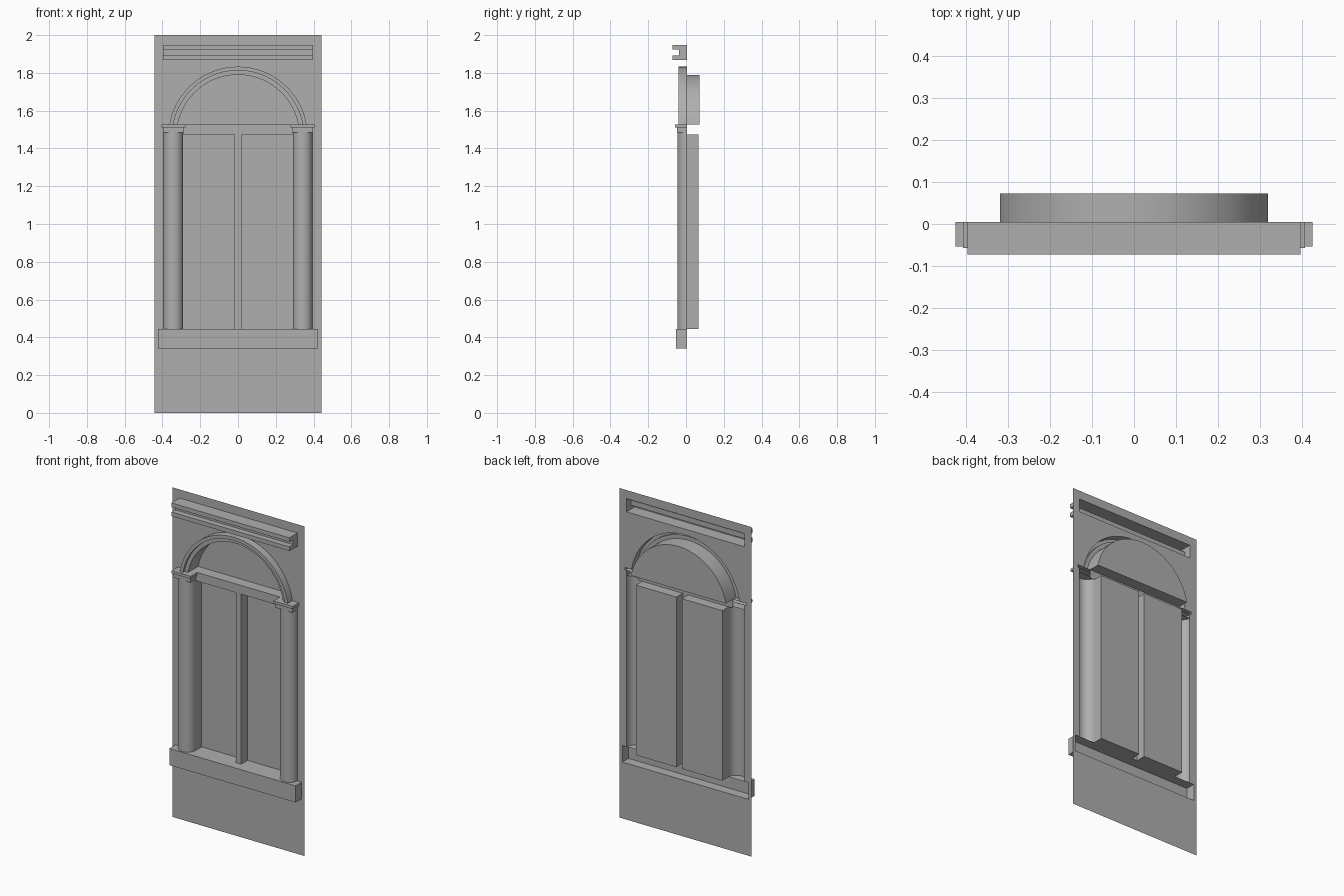
import bpy, bmesh, math

if "Cube" in bpy.data.objects:
    bpy.data.objects.remove(bpy.data.objects["Cube"])

WALL = 0.005                       # depth of the wall sheet
SPRING, CENTRE = 1.528, 1.465      # arch foot and arch centre heights
R_OUT, R_MID, R_IN = 0.368, 0.348, 0.325

# Dark grey stone for every part
stone = bpy.data.materials.new("dark_stone")
stone.diffuse_color = (0.43, 0.43, 0.43, 1)
stone.use_nodes = True
stone.node_tree.nodes["Principled BSDF"].inputs["Base Color"].default_value = stone.diffuse_color


def make(name, verts, faces, smooth=False):
    me = bpy.data.meshes.new(name)
    me.from_pydata(verts, [], faces)
    me.materials.append(stone)
    ob = bpy.data.objects.new(name, me)
    bpy.context.collection.objects.link(ob)
    if smooth:
        bpy.ops.object.select_all(action='DESELECT')
        ob.select_set(True)
        bpy.context.view_layer.objects.active = ob
        bpy.ops.object.shade_smooth_by_angle(angle=math.radians(30))
    return ob


def loft(name, rows, caps=False, smooth=False):
    """Quads between successive rows of points, optionally closing both ends."""
    n = len(rows[0])
    verts = [p for r in rows for p in r]
    faces = [(k * n + i, k * n + i + 1, (k + 1) * n + i + 1, (k + 1) * n + i)
             for k in range(len(rows) - 1) for i in range(n - 1)]
    if caps:
        first = [k * n for k in range(len(rows))]
        faces += [first, [k + n - 1 for k in reversed(first)]]
    return make(name, verts, faces, smooth)


def shell(name, outline, y_cap, y_open=WALL, smooth=False):
    """Flat face at y_cap with side walls running to an open edge at y_open."""
    n = len(outline)
    verts = [(x, y, z) for y in (y_cap, y_open) for x, z in outline]
    faces = [tuple(range(n))]
    faces += [((i + 1) % n, i, n + i, n + (i + 1) % n) for i in range(n)]
    return make(name, verts, faces, smooth)


def rect(xa, xb, z0, z1):
    x0, x1 = sorted((xa, xb))
    return [(x0, z0), (x1, z0), (x1, z1), (x0, z1)]


def arc(r, n=48):
    a = math.asin((SPRING - CENTRE) / r)
    return [(r * math.cos(t), CENTRE + r * math.sin(t))
            for t in (a + (math.pi - 2 * a) * i / n for i in range(n + 1))]


# Wall sheet, open behind the cornice and the whole window surround
side = [(.424, .342), (.424, .443), (.395, .443), (.395, 1.512),
        (.406, 1.512), (.406, SPRING)]
opening = side + arc(R_OUT) + [(-x, z) for x, z in reversed(side)]
bm = bmesh.new()
for loop in (rect(-.442, .442, 0, 2), opening, rect(-.396, .396, 1.868, 1.948)):
    vs = [bm.verts.new((x, WALL, z)) for x, z in loop]
    for i, v in enumerate(vs):
        bm.edges.new((v, vs[(i + 1) % len(vs)]))
bmesh.ops.triangle_fill(bm, edges=bm.edges[:], use_beauty=True, normal=(0, -1, 0))
for f in bm.faces:
    f.normal_update()
    if f.normal.y > 0:
        f.normal_flip()
wall = make("wall", [], [])
bm.to_mesh(wall.data)
bm.free()
if not wall.data.materials:
    wall.data.materials.append(stone)

# Sill
shell("sill", rect(-.424, .424, .342, .443), -.0535)

# Cornice with a grooved front
profile = [(WALL, 1.868), (-.0725, 1.868), (-.0725, 1.893), (-.037, 1.893),
           (-.037, 1.923), (-.0725, 1.923), (-.0725, 1.948), (WALL, 1.948)]
loft("cornice", [[(-.396, y, z), (.396, y, z)] for y, z in profile], caps=True)

# Stepped arch moulding and recessed half-round window
steps = [(R_OUT, WALL), (R_OUT, -.04), (R_MID, -.04),
         (R_MID, -.024), (R_IN, -.024), (R_IN, WALL)]
loft("arch_moulding", [[(x, y, z) for x, z in arc(r)] for r, y in steps], smooth=True)
shell("arched_window", arc(R_IN), .0725, smooth=True)

# Transom and mullion, flush with the wall
for name, r in (("transom", rect(-.32, .32, 1.475, SPRING)),
                ("mullion", rect(-.018, .018, .443, 1.475))):
    make(name, [(x, WALL, z) for x, z in r], [(0, 1, 2, 3)])

for s, label in ((-1, "left"), (1, "right")):
    # Recessed pane
    shell(label + "_pane", rect(s * .018, s * .29, .443, 1.475), .066)
    # Half-round column
    ring = [(s * .3425 - .0525 * math.cos(t), WALL - .05 * math.sin(t))
            for t in (math.pi * i / 16 for i in range(17))]
    loft(label + "_column", [[(x, y, z) for x, y in ring] for z in (.443, 1.487)], smooth=True)
    # Capital
    shell(label + "_capital_neck", rect(s * .286, s * .398, 1.485, 1.512), -.048)
    shell(label + "_capital_slab", rect(s * .278, s * .406, 1.512, SPRING), -.057)
